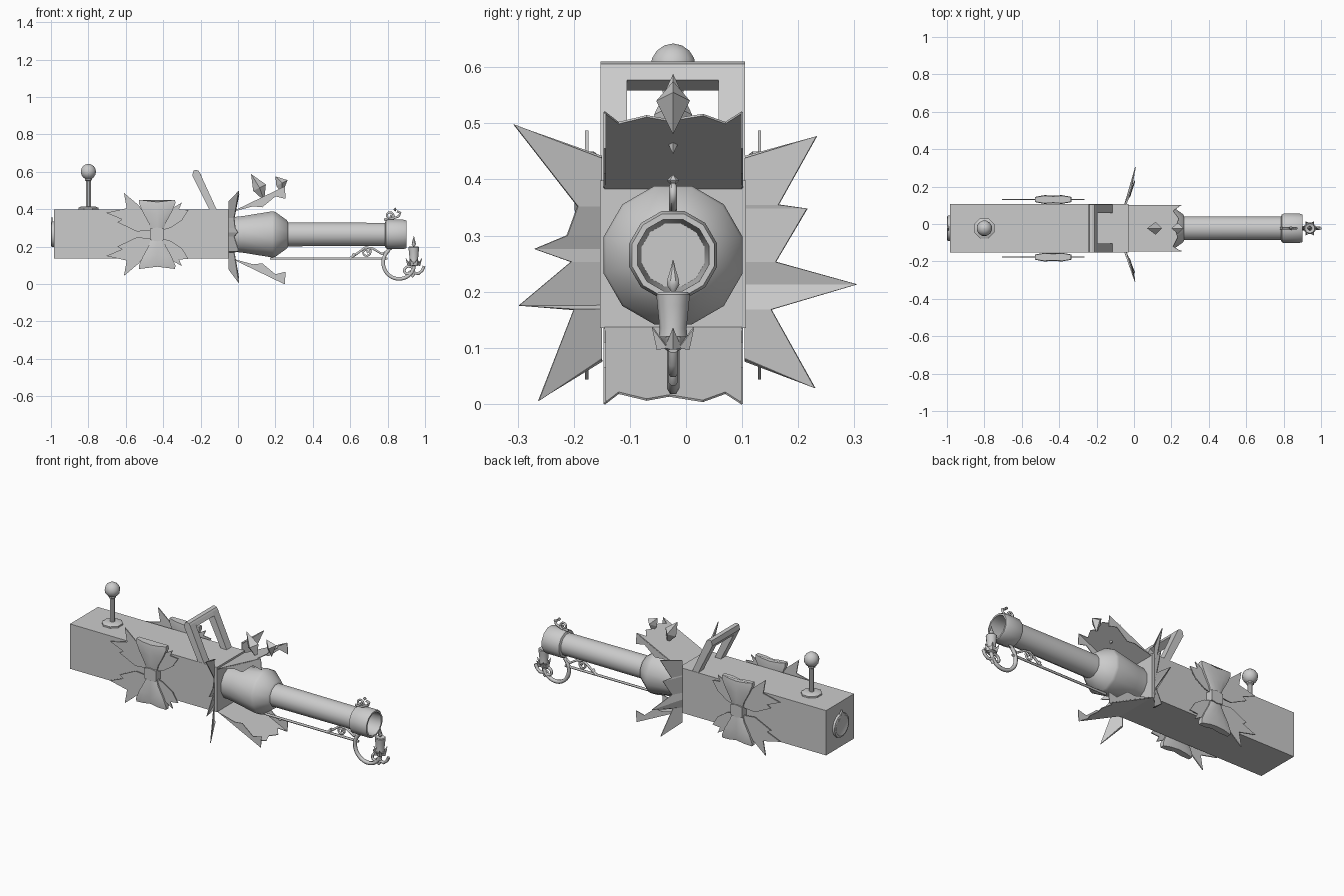
import bpy, bmesh, math
from mathutils import Vector

cube = bpy.data.objects.get("Cube")
if cube:
    bpy.data.objects.remove(cube, do_unlink=True)

grey = bpy.data.materials.new("plain grey")
grey.use_nodes = True
COLOUR = (0.6, 0.6, 0.6, 1)
grey.diffuse_color = COLOUR
grey.node_tree.nodes["Principled BSDF"].inputs["Base Color"].default_value = COLOUR
CY, CZ = -0.023, 0.265     # barrel axis


def build(name, verts, faces, thick=0, smooth=False):
    me = bpy.data.meshes.new(name)
    me.from_pydata([tuple(v) for v in verts], [], faces)
    bm = bmesh.new()
    bm.from_mesh(me)
    bmesh.ops.recalc_face_normals(bm, faces=bm.faces)
    bm.to_mesh(me)
    bm.free()
    me.materials.append(grey)
    ob = bpy.data.objects.new(name, me)
    bpy.context.collection.objects.link(ob)
    if thick:
        mod = ob.modifiers.new("thickness", "SOLIDIFY")
        mod.thickness = thick
        mod.offset = 0
    if smooth:
        bpy.ops.object.select_all(action="DESELECT")
        ob.select_set(True)
        bpy.context.view_layer.objects.active = ob
        bpy.ops.object.shade_smooth_by_angle(angle=math.radians(40))
    return ob


def prism(name, points, y0, y1):
    """Extrude an x-z outline along y."""
    n = len(points)
    verts = [(x, y, z) for y in (y0, y1) for x, z in points]
    faces = [range(n), range(n, 2 * n)]
    faces += [(i, (i + 1) % n, n + (i + 1) % n, n + i) for i in range(n)]
    return build(name, verts, [tuple(f) for f in faces])


def loft(name, rings, smooth=True):
    n = len(rings[0])
    verts = [v for ring in rings for v in ring]
    faces = [(k * n + i, k * n + (i + 1) % n, (k + 1) * n + (i + 1) % n, (k + 1) * n + i)
             for k in range(len(rings) - 1) for i in range(n)]
    faces += [tuple(range(n)), tuple(range(len(verts) - n, len(verts)))]
    return build(name, verts, faces, smooth=smooth)


def lathe(name, profile, origin, axis="Z", sides=12, smooth=True):
    """Spin (along, radius) pairs around an axis through origin."""
    rings = []
    for along, r in profile:
        ring = []
        for i in range(sides):
            a = math.tau * (i + 0.5) / sides
            c, s = r * math.cos(a), r * math.sin(a)
            ring.append(Vector(origin) + Vector((along, c, s) if axis == "X" else (c, s, along)))
        rings.append(ring)
    return loft(name, rings, smooth)


def tube(name, points, radius):
    """Round bar through x-z points in the middle plane."""
    cu = bpy.data.curves.new(name, "CURVE")
    cu.dimensions = "3D"
    cu.bevel_depth = radius
    cu.bevel_resolution = 1
    cu.use_fill_caps = True
    cu.resolution_u = 3
    sp = cu.splines.new("POLY")
    sp.points.add(len(points) - 1)
    for p, (x, z) in zip(sp.points, points):
        p.co = (x, CY, z, 1)
    cu.materials.append(grey)
    ob = bpy.data.objects.new(name, cu)
    bpy.context.collection.objects.link(ob)
    return ob


def spiral(cx, cz, r0, r1, a0, a1, n=20):
    out = []
    for i in range(n + 1):
        t = i / n
        a = math.radians(a0 + (a1 - a0) * t)
        r = r0 + (r1 - r0) * t
        out.append((cx + r * math.cos(a), cz + r * math.sin(a)))
    return out


# Box body
prism("box_body", [(-0.985, 0.135), (-0.03, 0.135), (-0.03, 0.398), (-0.985, 0.398)], -0.153, 0.107)

# Emblem on the rear wall: ring, disc and pointer
lathe("rear_ring", [(-0.012, 0.052), (-0.015, 0.058), (-0.012, 0.068), (0, 0.07)],
      (-0.985, CY, CZ), "X", 16)
build("rear_pointer", [(-0.995, CY - 0.03, 0.3), (-0.995, CY + 0.03, 0.3), (-0.995, CY, 0.355)],
      [(0, 1, 2)], 0.01)

# Cannon barrel with hollow muzzle
lathe("barrel", [(-0.03, 0.095), (0.03, 0.102), (0.185, 0.128), (0.2, 0.124), (0.262, 0.078),
                 (0.268, 0.066), (0.785, 0.064), (0.79, 0.076), (0.8, 0.081), (0.885, 0.081),
                 (0.902, 0.076), (0.902, 0.066), (0.6, 0.058)], (0, CY, CZ), "X")

# Torn end flaps, upper and lower, with ragged side strips
side_strip = [(-0.03, 0.385), (0.12, 0.455), (0.25, 0.52), (0.255, 0.455), (0.2, 0.468),
              (0.13, 0.41), (0.08, 0.415)]
flap_edge = [(0.25, -0.145), (0.21, -0.12), (0.235, -0.07), (0.22, -0.03), (0.24, 0.03),
             (0.21, 0.07), (0.25, 0.1)]
for part, up in (("upper", True), ("lower", False)):
    def place(z):
        return z if up else 0.52 - z
    outline = [(-0.03, 0.1), (-0.03, -0.145)] + flap_edge
    build(part + "_flap", [(x, y, place(0.385 + (x + 0.03) * 0.482)) for x, y in outline],
          [tuple(range(len(outline)))], 0.004)
    for side, y in (("right", -0.145), ("left", 0.1)):
        prism(part + "_flap_strip_" + side, [(x, place(z)) for x, z in side_strip], y - 0.002, y + 0.002)

# Spikes standing on the upper flap
for name, tip, mid, foot, w in (("rear_spike", (0.07, 0.588), (0.115, 0.515), (0.14, 0.445), 0.034),
                                ("front_spike", (0.2, 0.575), (0.235, 0.54), (0.235, 0.48), 0.03)):
    ring = [(mid[0] + dx, CY + dy, mid[1] + dx * 0.5) for dx, dy in ((w, 0), (0, w), (-w, 0), (0, -w))]
    build(name, ring + [(tip[0], CY, tip[1]), (foot[0], CY, foot[1])],
          [(i, (i + 1) % 4, e) for i in range(4) for e in (4, 5)])

# Splintered side walls: (y, z, x) outlines, tips bent forward
left_burst = [(0.105, 0.44, -0.04), (0.233, 0.477, 0.005), (0.165, 0.355, -0.02), (0.216, 0.348, 0),
              (0.16, 0.253, -0.02), (0.305, 0.213, 0.008), (0.152, 0.168, -0.02),
              (0.23, 0.028, 0.005), (0.105, 0.077, -0.04)]
right_burst = [(-0.15, 0.44, -0.04), (-0.307, 0.498, 0.005), (-0.193, 0.352, -0.02),
               (-0.212, 0.3, -0.015), (-0.27, 0.276, 0), (-0.205, 0.253, -0.02),
               (-0.298, 0.175, 0.005), (-0.2, 0.168, -0.02), (-0.263, 0.005, 0.005),
               (-0.15, 0.077, -0.04)]
for name, burst in (("left_splinters", left_burst), ("right_splinters", right_burst)):
    n = len(burst)
    root = burst[0][0]
    verts = [(x, y, z) for y, z, x in burst]
    verts += [(-0.05, root, min(max(z, 0.08), 0.44)) for y, z, x in burst]
    build(name, verts, [(i, i + 1, n + i + 1, n + i) for i in range(n - 1)], 0.004)

# Carrying handle leaning back
dx, dz = 0.0195, 0.0092
leg = [(-0.13 - dx, 0.39), (-0.225 - dx, 0.588 - dz), (-0.238, 0.606), (-0.225, 0.61),
       (-0.212, 0.606), (-0.225 + dx, 0.588 + dz), (-0.13 + dx, 0.39)]
bar = [(-0.214 - dx, 0.568 - dz)] + leg[1:6] + [(-0.214 + dx, 0.568 + dz)]
prism("handle_leg_right", leg, -0.152, -0.105)
prism("handle_leg_left", leg, 0.058, 0.105)
prism("handle_grip", bar, -0.105, 0.058)

# Lever with ball knob
lathe("lever_base", [(0, 0.058), (0.01, 0.058), (0.016, 0.045), (0.018, 0.02)], (-0.8, CY, 0.397), sides=8)
lathe("lever_rod", [(0, 0.014), (0.14, 0.014), (0.145, 0.02), (0.155, 0.02), (0.17, 0.012)],
      (-0.8, CY, 0.41), sides=8)
lathe("lever_ball", [(-0.042 * math.cos(math.pi * i / 8), max(0.001, 0.042 * math.sin(math.pi * i / 8)))
                     for i in range(9)], (-0.8, CY, 0.6), sides=12)

# Ribbon bows on both sides
long_tail = [(-0.44, 0.29), (-0.53, 0.42), (-0.61, 0.487), (-0.595, 0.405), (-0.705, 0.41 - 0.03),
             (-0.62, 0.345), (-0.645, 0.33), (-0.54, 0.28)]
short_tail = [(-0.43, 0.28), (-0.36, 0.4), (-0.3, 0.435), (-0.315, 0.4), (-0.265, 0.395),
              (-0.3, 0.34), (-0.36, 0.3)]
for side, wall, d in (("right", -0.153, -1), ("left", 0.107, 1)):
    y = wall + d * 0.024
    for part, s in (("upper", 1), ("lower", -1)):
        rings = []
        for h, hw, hd in ((0.02, 0.032, 0.014), (0.06, 0.045, 0.02), (0.12, 0.078, 0.023),
                          (0.165, 0.097, 0.023), (0.185, 0.096, 0.02)):
            rings.append([(-0.432 + hw * cx, y + hd * cy, CZ + s * (h - 0.012 * (1 - abs(cx))))
                          for cx, cy in ((1, -0.6), (0.5, -1), (0, -0.85), (-0.5, -1), (-1, -0.6),
                                         (-1, 0.6), (-0.5, 1), (0, 0.85), (0.5, 1), (1, 0.6))])
        loft(f"bow_{part}_loop_{side}", rings)
        for kind, tail in (("long", long_tail), ("short", short_tail)):
            pts = [(x, CZ + s * (z - CZ)) for x, z in tail]
            prism(f"bow_{part}_{kind}_tail_{side}", pts, y - 0.003, y + 0.003)
    knot = [(-0.47, 0.235), (-0.432, 0.228), (-0.395, 0.235), (-0.395, 0.295), (-0.432, 0.302), (-0.47, 0.295)]
    prism("bow_knot_" + side, knot, y - 0.022, y + 0.022)

# Scrolled candle bracket under the barrel
tube("bracket_rod", [(0.17, 0.136), (0.8, 0.136)], 0.007)
tube("bracket_brace", [(0.6, 0.138), (0.64, 0.165), (0.68, 0.195), (0.72, 0.19), (0.77, 0.16), (0.82, 0.19)], 0.007)
tube("bracket_curl", spiral(0.685, 0.17, 0.028, 0.006, 100, -400), 0.006)
tube("bracket_bead", [(0.615, 0.15), (0.625, 0.16)], 0.011)
tube("bracket_hook", spiral(0.865, 0.11, 0.092, 0.078, 130, 350), 0.011)
tube("hook_curl", spiral(0.91, 0.068, 0.035, 0.008, -60, 380), 0.008)
tube("hook_tip", [(0.93, 0.06), (0.965, 0.055), (0.985, 0.072), (0.995, 0.095)], 0.009)

# Ornament on top of the muzzle
tube("muzzle_scroll", spiral(0.81, 0.365, 0.024, 0.006, -60, 400) , 0.006)
tube("muzzle_stem", [(0.78, 0.345), (0.82, 0.347), (0.86, 0.362), (0.868, 0.382), (0.85, 0.388)], 0.007)
lathe("muzzle_finial", [(-0.01, 0.001), (0, 0.011), (0.01, 0.001)], (0.84, CY, 0.398), sides=6)

# Candle, leafy cup and flame
lathe("candle", [(0, 0.026), (0.02, 0.024), (0.06, 0.028), (0.08, 0.03), (0.084, 0.026), (0.078, 0.01)],
      (0.94, CY, 0.115), sides=10)
lathe("candle_cup", [(0, 0.012), (0.01, 0.026), (0.025, 0.034), (0.025, 0.02)], (0.94, CY, 0.095), sides=8)
lathe("flame", [(0, 0.004), (0.012, 0.012), (0.022, 0.011), (0.04, 0.005), (0.056, 0.001)],
      (0.94, CY, 0.2), sides=8)
for i in range(6):
    a = math.tau * i / 6
    out = Vector((math.cos(a), math.sin(a), 0))
    wide = Vector((-out.y, out.x, 0)) * 0.014
    c = Vector((0.94, CY, 0.1))
    up = Vector((0, 0, 1))
    build(f"cup_leaf_{i + 1}", [c + out * 0.02 + wide, c + out * 0.042 + up * 0.036, c + out * 0.02 - wide,
                                c + out * 0.032 - up * 0.004], [(0, 1, 3), (3, 1, 2)], 0.003)
